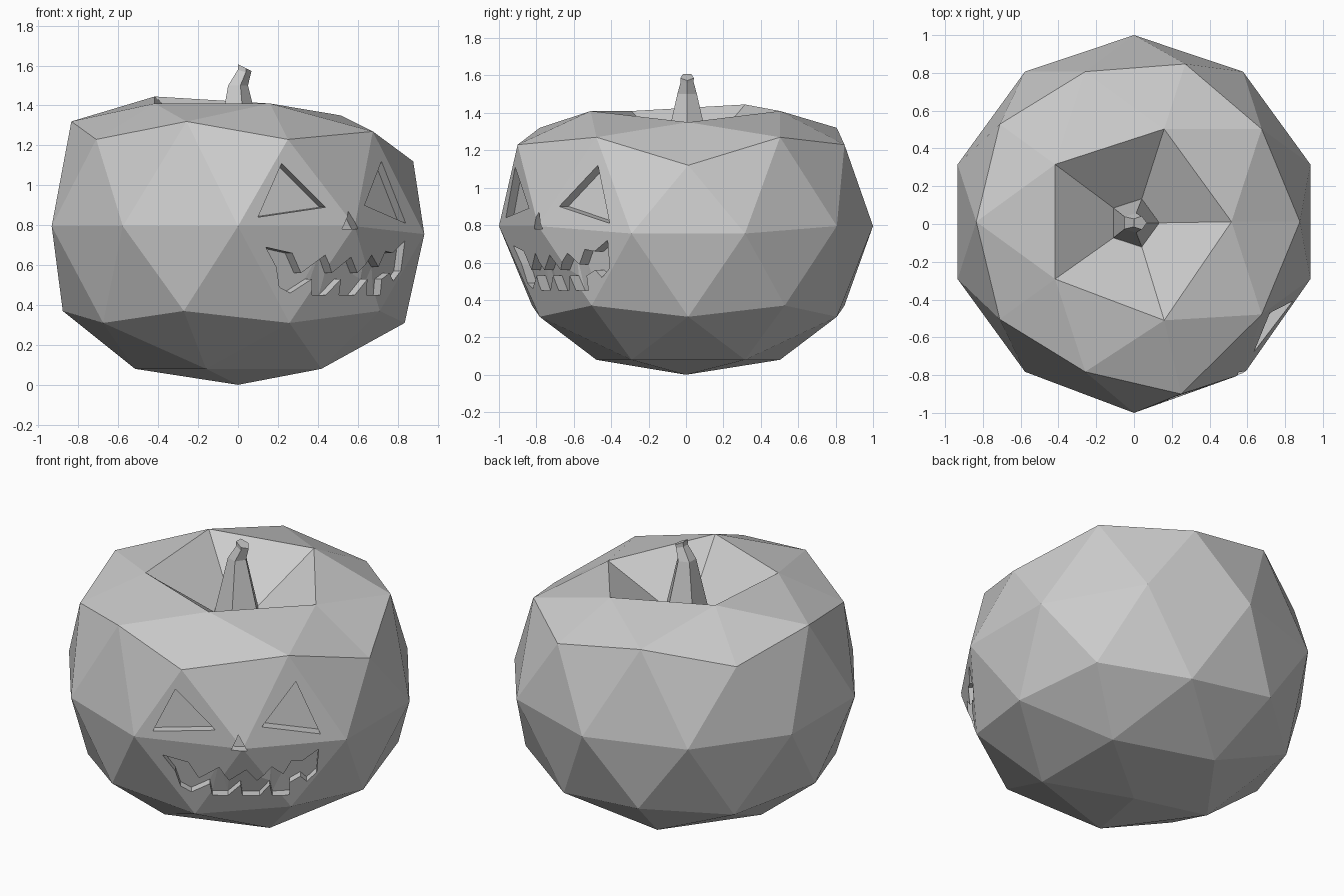
import bpy, bmesh
from math import atan2, degrees, radians, cos, sin
from mathutils import Vector
from mathutils.bvhtree import BVHTree

if "Cube" in bpy.data.objects:
    bpy.data.objects.remove(bpy.data.objects["Cube"])

R, YOFF = 0.982, 0.012
PENTAGON = (0, 72, 144, 216, 288)


def add_object(name, bm):
    bmesh.ops.recalc_face_normals(bm, faces=bm.faces)
    mesh = bpy.data.meshes.new(name)
    bm.to_mesh(mesh)
    obj = bpy.data.objects.new(name, mesh)
    bpy.context.collection.objects.link(obj)
    return obj


def bridge(bm, a, b):
    n = len(a)
    for i in range(n):
        j = (i + 1) % n
        bm.faces.new((a[i], a[j], b[j], b[i]))


def ring(bm, cx, z, r, tilt=0.0):
    out = []
    for a in PENTAGON:
        x, y = r * cos(radians(a)), r * sin(radians(a))
        out.append(bm.verts.new((cx + x, YOFF * 0.5 + y, z - tilt * x)))
    return out


# Pumpkin body: icosphere with reshaped height levels and a few nudged points
HEIGHT = {-1.0: 0, -0.85: 0.08, -0.53: 0.31, -0.45: 0.37, 0.0: 0.795,
          0.45: 1.23, 0.53: 1.32, 0.85: 1.41, 1.0: 1.41}
NUDGED_Z = {(0.0, 18): 0.755, (0.0, 342): 0.755, (0.45, 0): 1.12,
            (0.53, 36): 1.27, (0.53, 324): 1.27,
            (0.85, 0): 1.35, (0.85, 144): 1.445}
NUDGED_XY = {(0.0, 270): (0, -1.0), (0.0, 90): (0, 1.0),
             (0.45, 288): (0.25, -0.90), (0.0, 306): (0.585, -0.79),
             (0.85, 288): (0.16, -0.51)}
bm = bmesh.new()
bmesh.ops.create_icosphere(bm, subdivisions=2, radius=1)
rim, top = {}, None
for v in bm.verts:
    level = round(v.co.z, 2) + 0.0
    az = round(degrees(atan2(v.co.y, v.co.x))) % 360
    level = min(HEIGHT, key=lambda k: abs(k - level))
    x, y = NUDGED_XY.get((level, az), (v.co.x * R, v.co.y * R + YOFF))
    if level == -1.0:
        x = y = 0
    v.co = (x, y, NUDGED_Z.get((level, az), HEIGHT[level]))
    if level == 0.85:
        rim[az] = v
    elif level == 1.0:
        top = v

# Sunken hollow around the stem
bmesh.ops.delete(bm, geom=[top], context='VERTS')
hollow = ring(bm, 0, 1.17, 0.135)
bridge(bm, [rim[a] for a in sorted(rim)], hollow)
bm.faces.new(hollow)
bmesh.ops.recalc_face_normals(bm, faces=bm.faces)
surface = BVHTree.FromBMesh(bm)
body = add_object("pumpkin_body", bm)

# Face carvings: outlines (sideways, height) on the side facing the front right
FACING = radians(-54)
OUT = Vector((cos(FACING), sin(FACING), 0))
SIDE = Vector((-sin(FACING), cos(FACING), 0))
left_eye = [(-0.36, 1.11), (-0.485, 0.84), (-0.14, 0.89)]
right_eye = [(0.305, 1.12), (0.115, 0.90), (0.44, 0.81)]
nose = [(-0.015, 0.87), (-0.055, 0.78), (0.035, 0.78)]
mouth = [(-.43, .69), (-.29, .66), (-.23, .56), (-.12, .65), (-.065, .56),
         (.03, .64), (.09, .56), (.17, .65), (.235, .59), (.28, .67),
         (.34, .66), (.43, .72), (.42, .57), (.365, .52), (.33, .56),
         (.27, .53), (.27, .45), (.175, .45), (.16, .53), (.105, .45),
         (.01, .45), (0, .53), (-.07, .45), (-.155, .45), (-.17, .53),
         (-.27, .46), (-.33, .49), (-.36, .59)]

cut = bmesh.new()
for outline, depth in ((left_eye, 0.05), (right_eye, 0.06),
                       (nose, 0.05), (mouth, 0.06)):
    front, back = [], []
    for u, z in outline:
        start = SIDE * u + OUT * 1.3 + Vector((0, 0, z))
        hit = surface.ray_cast(start, -OUT)[0]
        front.append(cut.verts.new(start))
        back.append(cut.verts.new(hit - OUT * depth))
    bridge(cut, front, back)
    cut.faces.new(front)
    cut.faces.new(back[::-1])
bmesh.ops.triangulate(cut, faces=[f for f in cut.faces if len(f.verts) > 4])
cutter = add_object("face_cutter", cut)
cutter.hide_render = True
mod = body.modifiers.new("carve_face", 'BOOLEAN')
mod.operation, mod.solver, mod.object = 'DIFFERENCE', 'EXACT', cutter
bpy.context.view_layer.objects.active = body
bpy.ops.object.modifier_apply(modifier=mod.name)
bpy.data.objects.remove(cutter)

# Stem: five-sided, tapering and leaning to one side
st = bmesh.new()
rings = [ring(st, *p) for p in ((0, 1.165, 0.135), (-0.005, 1.50, 0.055),
                                (0.028, 1.57, 0.036, 0.3),
                                (0.03, 1.592, 0.038, 0.5))]
for a, b in zip(rings, rings[1:]):
    bridge(st, a, b)
st.faces.new(rings[0][::-1])
st.faces.new(rings[-1])
add_object("stem", st)
